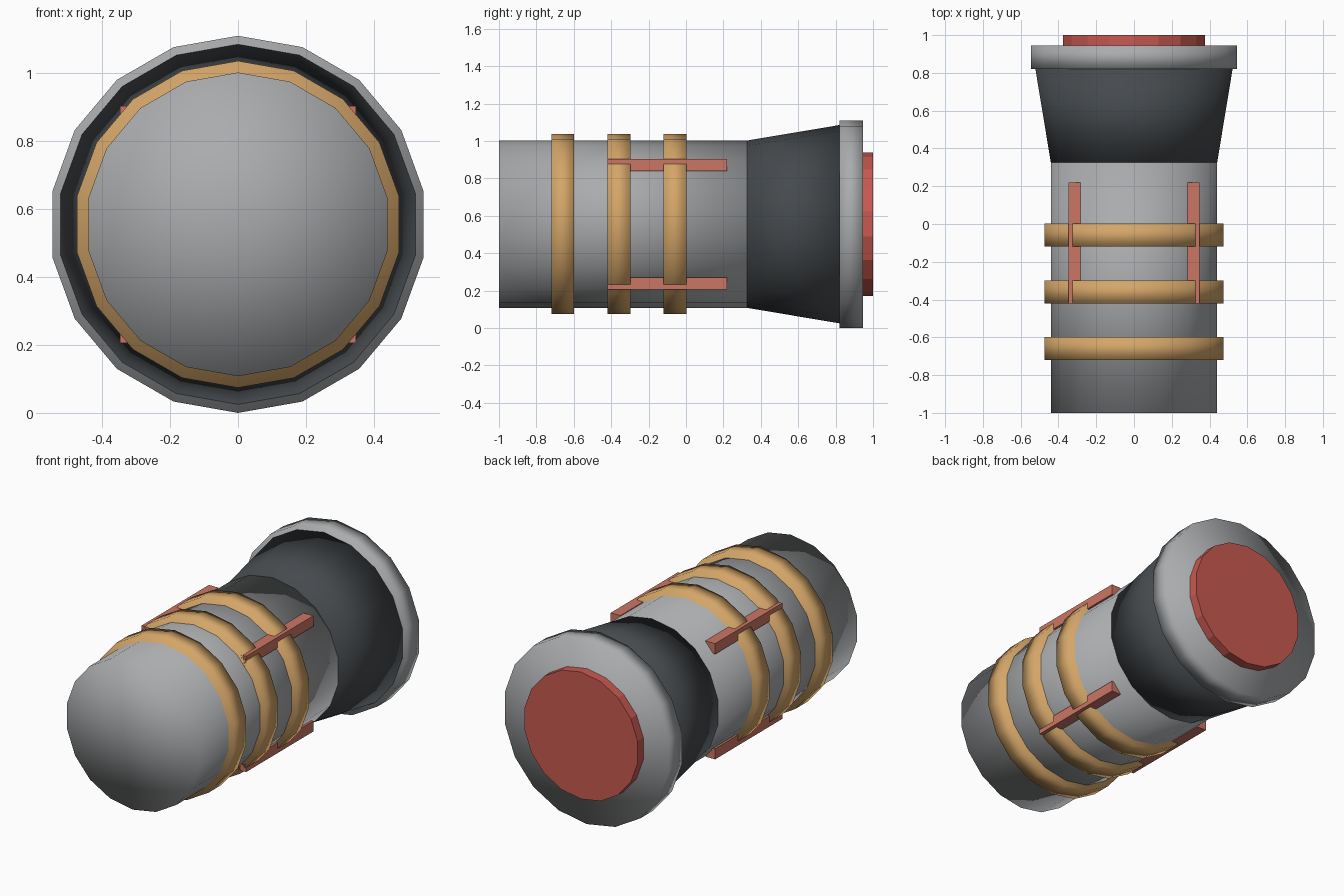
import bpy, bmesh, math

if "Cube" in bpy.data.objects:
    bpy.data.objects.remove(bpy.data.objects["Cube"])

CZ = 0.555   # height of the main axis
SIDES = 18


def material(name, rgb):
    m = bpy.data.materials.new(name)
    m.diffuse_color = (*rgb, 1.0)
    m.use_nodes = True
    m.node_tree.nodes["Principled BSDF"].inputs["Base Color"].default_value = m.diffuse_color
    return m


grey = material("light grey", (0.40, 0.41, 0.42))
dark = material("charcoal", (0.06, 0.068, 0.075))
gold = material("tan gold", (0.66, 0.38, 0.14))
coral = material("coral", (0.60, 0.18, 0.13))
red = material("red", (0.58, 0.10, 0.08))


def finish(name, bm, mat, smooth):
    bmesh.ops.recalc_face_normals(bm, faces=bm.faces)
    mesh = bpy.data.meshes.new(name)
    for f in bm.faces:
        f.smooth = smooth
    bm.to_mesh(mesh)
    bm.free()
    mesh.materials.append(mat)
    ob = bpy.data.objects.new(name, mesh)
    bpy.context.collection.objects.link(ob)
    return ob


def drum(name, y0, r0, y1, r1, mat, smooth=True):
    """Closed round section along y, with one vertex at the very top."""
    bm = bmesh.new()
    rings = []
    for y, r in ((y0, r0), (y1, r1)):
        rings.append([bm.verts.new((r * math.sin(2 * math.pi * i / SIDES), y,
                                    CZ + r * math.cos(2 * math.pi * i / SIDES)))
                      for i in range(SIDES)])
    a, b = rings
    for i in range(SIDES):
        j = (i + 1) % SIDES
        bm.faces.new((a[i], a[j], b[j], b[i]))
    # end caps fan out from a centre point
    for ring, y in ((a, y0), (b, y1)):
        c = bm.verts.new((0, y, CZ))
        for i in range(SIDES):
            bm.faces.new((ring[i], ring[(i + 1) % SIDES], c))
    return finish(name, bm, mat, smooth)


def box(name, lo, hi, mat):
    bm = bmesh.new()
    bmesh.ops.create_cube(bm, size=1)
    for v in bm.verts:
        v.co = [(l + h) / 2 + c * (h - l) for l, h, c in zip(lo, hi, v.co)]
    return finish(name, bm, mat, False)


# main barrel, flared collar, end rim and end disc
drum("barrel", -1.0, 0.447, 0.325, 0.447, grey)
drum("flared_collar", 0.325, 0.447, 0.82, 0.53, dark)
drum("end_rim", 0.82, 0.555, 0.945, 0.555, grey)
drum("end_disc", 0.93, 0.383, 1.0, 0.383, red, smooth=False)

# three bands round the barrel
for n, y in enumerate((-0.72, -0.42, -0.12)):
    drum(f"band_{n + 1}", y, 0.481, y + 0.122, 0.481, gold)

# four rails, mirrored left/right and top/bottom
for sx in (-1, 1):
    for sz in (-1, 1):
        x, z = sx * 0.316, CZ + sz * 0.317
        name = ("upper" if sz > 0 else "lower") + ("_right" if sx > 0 else "_left") + "_rail"
        box(name, (x - 0.032, -0.42, z - 0.032), (x + 0.032, 0.22, z + 0.032), coral)
